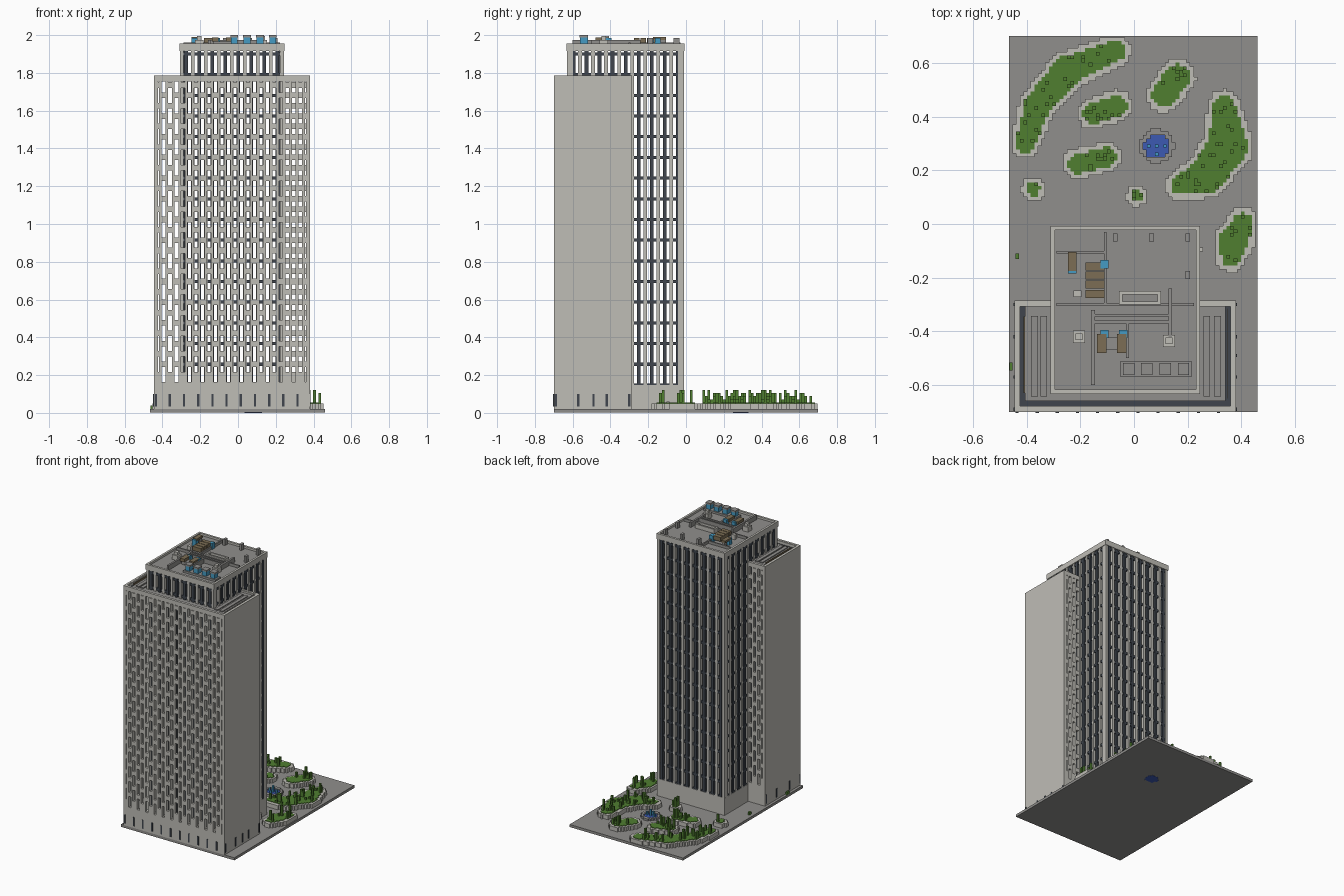
import bpy, bmesh, random
from mathutils import Vector, Matrix

random.seed(4)
old = bpy.data.objects.get("Cube")
if old:
    bpy.data.objects.remove(old)


def material(name, r, g, b):
    m = bpy.data.materials.new(name)
    m.use_nodes = True
    m.diffuse_color = (r, g, b, 1)
    m.node_tree.nodes["Principled BSDF"].inputs["Base Color"].default_value = (r, g, b, 1)
    return m


CONCRETE = material("pale concrete", .52, .51, .47)
PAVING = material("grey paving", .28, .275, .265)
DARK = material("dark frames", .05, .06, .075)
GREEN = material("leaf green", .08, .21, .03)
WATER = material("pond blue", .045, .1, .45)
CYAN = material("tank cyan", .06, .33, .55)
BROWN = material("duct brown", .2, .155, .09)


def part(name, mat, boxes):
    """One object made of boxes given as x0, x1, y0, y1, z0, z1."""
    bm = bmesh.new()
    for x0, x1, y0, y1, z0, z1 in boxes:
        place = Matrix.Translation(((x0 + x1) / 2, (y0 + y1) / 2, (z0 + z1) / 2))
        size = Matrix.Diagonal((x1 - x0, y1 - y0, z1 - z0, 1))
        bmesh.ops.create_cube(bm, size=1, matrix=place @ size)
    mesh = bpy.data.meshes.new(name)
    bm.to_mesh(mesh)
    bm.free()
    mesh.materials.append(mat)
    obj = bpy.data.objects.new(name, mesh)
    bpy.context.collection.objects.link(obj)


def ring(x0, x1, y0, y1, z0, z1, t):
    return [(x0, x1, y0, y0 + t, z0, z1), (x0, x1, y1 - t, y1, z0, z1),
            (x0, x0 + t, y0 + t, y1 - t, z0, z1), (x1 - t, x1, y0 + t, y1 - t, z0, z1)]


def upright(x, y, w, d, z0, z1):
    return (x - w / 2, x + w / 2, y - d / 2, y + d / 2, z0, z1)


# Main dimensions
TX0, TX1, TY0, TY1 = -.308, .243, -.63, -.01
BAY = (TX1 - TX0) / 8
SLOT = BAY / 2
BX0, BX1, BY0, BY1 = TX0 - 4 * SLOT, TX1 + 4 * SLOT, -.7, -.285
GROUND, BASE, STOREY = .02, .148, .1095
BLOCK_TOP, TOWER_TOP = 1.785, 1.955
ROOF = TOWER_TOP - .015

part("ground_slab", PAVING, [(-.465, .46, -.7, .7, .001, GROUND)])
part("block_base", CONCRETE, [(BX0, BX1, BY0, BY1, GROUND, BASE)])
part("tower_base", CONCRETE, [(TX0, TX1, BY1, TY1, GROUND, BASE)])

# Block: plain end walls and walls pierced by staggered slots
WALL = .022
part("block_end_walls", CONCRETE, [(x, x + WALL, BY0, BY1, BASE, BLOCK_TOP)
                                   for x in (BX0, BX1 - WALL)])


def slot_wall(name, first, last, y, shift):
    boxes, pier, tall = [], .0145, .08
    for i in range(first, last + 1):
        x = BX0 + i * SLOT
        boxes.append((max(x - pier / 2, BX0), min(x + pier / 2, BX1), y, y + WALL, BASE, BLOCK_TOP))
        if i == last:
            break
        z = BASE
        offset = STOREY / 2 if (i + shift) % 2 else STOREY
        for k in range(15):
            mid = BASE + offset + k * STOREY
            low, high = mid - tall / 2, min(mid + tall / 2, BLOCK_TOP - .03)
            if low > high:
                break
            boxes.append((x, x + SLOT, y, y + WALL, z, low))
            z = high
        boxes.append((x, x + SLOT, y, y + WALL, z, BLOCK_TOP))
    part(name, CONCRETE, boxes)


slot_wall("front_slot_wall", 0, 24, BY0, 0)
slot_wall("right_wing_back_wall", 0, 4, BY1 - WALL, 0)
slot_wall("left_wing_back_wall", 20, 24, BY1 - WALL, 1)

# Block roof with dark gutter, deck and trim strips
DECK = BLOCK_TOP - .02
part("block_roof_gutter", DARK, [(BX0 + .01, BX1 - .01, BY0 + .01, BY1 - .01, DECK - .01, DECK)])
part("block_roof_deck", PAVING, [(BX0 + .04, BX1 - .04, BY0 + .04, BY1 - .02, DECK, DECK + .008)])
part("block_parapet", CONCRETE, ring(BX0, BX1, BY0, BY1, DECK, BLOCK_TOP + .002, .016))
part("roof_rail", CONCRETE, [(BX1 - .035, BX1 - .03, BY0 + .05, BY1 - .03, DECK, BLOCK_TOP)])
part("roof_timber_strip", BROWN, [(BX0 + .034, BX0 + .04, BY0 + .07, BY1 - .06, DECK, BLOCK_TOP)])
part("deck_panels", PAVING, [upright(x, (BY0 + BY1) / 2, .025, .3, DECK, BLOCK_TOP - .005)
                             for x in (BX0 + .075, BX0 + .11, BX1 - .11, BX1 - .07)])

# Tower: pale columns, deep dark mullions and dark storey slabs
columns, mullions = [], []
DEEP, FASCIA = .032, TOWER_TOP - .04
for i in range(9):
    for y in (TY0 + DEEP / 2, TY1 - DEEP / 2):
        x = min(max(TX0 + i * BAY, TX0 + .01), TX1 - .01)
        columns.append(upright(x, y, .019, DEEP, BASE, FASCIA))
        if i < 8:
            mullions.append(upright(TX0 + (i + .5) * BAY, y, .019, DEEP - .004, BASE, FASCIA))
step = (TY1 - TY0) / 9
for j in range(9):
    for x in (TX0 + DEEP / 2, TX1 - DEEP / 2):
        if j:
            columns.append(upright(x, TY0 + j * step, DEEP, .019, BASE, FASCIA))
        mullions.append(upright(x, TY0 + (j + .5) * step, DEEP - .004, .019, BASE, FASCIA))
part("tower_columns", CONCRETE, columns)
part("tower_mullions", DARK, mullions)
part("storey_slabs", DARK, [(TX0 + .004, TX1 - .004, TY0 + .004, TY1 - .004, z - .008, z + .008)
                            for z in [BASE + k * STOREY for k in range(17)]])
part("tower_roof", PAVING, [(TX0 + .01, TX1 - .01, TY0 + .01, TY1 - .01, FASCIA, ROOF)])
part("tower_fascia", CONCRETE, ring(TX0 - .003, TX1 + .003, TY0 - .003, TY1 + .003,
                                    FASCIA, TOWER_TOP, .016))

# Narrow dark openings around the base
part("base_slits", DARK,
     [upright(BX0 + .01 + i * BAY * 1.09, BY0, .012, .006, .035, .1) for i in range(11)]
     + [upright(BX1, y, .006, .012, .035, .1) for y in (-.69, -.57, -.49, -.42, -.3)]
     + [upright(BX0, y, .006, .012, .035, .1) for y in (-.69, -.57, -.42, -.3)])

# Roof equipment
MID, TOP = 1.975, 2.0
part("roof_low_walls", PAVING, [
    (TX0 + .02, TX1 - .02, -.305, -.295, ROOF, MID - .015),
    (-.112, -.102, -.3, -.03, ROOF, MID - .015),
    (TX0 + .02, -.11, -.11, -.1, ROOF, MID - .015)])
part("roof_pipes", PAVING, [
    (.128, .142, -.42, -.24, ROOF, MID), (-.16, -.146, -.6, -.32, ROOF, MID),
    (-.15, .13, -.345, -.335, ROOF, MID), (-.15, .13, -.37, -.36, ROOF, MID),
    (-.03, -.018, -.5, -.36, ROOF, MID)])
part("fan_plinth", PAVING, [(-.05, .215, -.57, -.51, ROOF, TOWER_TOP)])
fans = [(-.02 + .068 * i, -.54) for i in range(4)]
part("fan_bodies", CYAN, [upright(x, y, .036, .04, TOWER_TOP, TOP - .012) for x, y in fans])
part("fan_caps", PAVING, [upright(x, y, .042, .045, TOP - .012, TOP) for x, y in fans])
part("water_tanks", CYAN, [upright(x, y, .03, .03, ROOF, MID + .01)
                           for x, y in ((-.23, -.17), (-.11, -.15), (-.11, -.41), (-.04, -.41))])
part("roof_ducts", BROWN,
     [upright(-.23, -.14, .032, .07, MID, MID + .015), upright(-.12, -.445, .035, .07, MID - .01, MID + .012),
      upright(-.045, -.445, .035, .07, MID - .01, MID + .012)]
     + [upright(-.145, -.158 - .034 * i, .07, .03, MID - .02, MID + .01) for i in range(4)])
part("duct_supports", PAVING, [upright(-.23, -.12, .02, .03, ROOF, MID),
                               upright(-.08, -.445, .1, .05, ROOF, MID - .01)])
part("roof_vents", CONCRETE,
     [upright(x, y, .045, .045, ROOF, MID) for x, y in ((-.205, -.42), (.13, -.435))]
     + [upright(x, y, .025, .025, MID, TOP - .005) for x, y in ((-.205, -.42), (.13, -.435))]
     + ring(-.055, .1, -.3, -.25, ROOF, MID - .005, .012)
     + [upright(-.21, -.26, .03, .025, ROOF, MID)])
part("small_roof_boxes", PAVING, [upright(x, y, .018, .03, ROOF, MID + .01)
                                  for x, y in ((-.07, -.05), (.065, -.05), (.2, -.05), (.2, -.19))])

# Garden: stepped planting beds grown around short paths of (x, y, radius)
CELL, CURB = .0135, .05
beds = [
    [(-.405, .3, .035), (-.36, .44, .05), (-.25, .57, .055), (-.07, .645, .04)],
    [(.335, .44, .04), (.35, .29, .075), (.27, .18, .065), (.17, .145, .035)],
    [(-.155, .41, .037), (-.065, .44, .04)],
    [(-.21, .225, .037), (-.1, .25, .035)],
    [(.11, .48, .045), (.16, .545, .05)],
    [(-.375, .13, .025)],
    [(.01, .105, .02)],
    [(.405, .01, .033), (.375, -.06, .055), (.36, -.125, .035)],
]


def samples(path):
    pts = [Vector(p) for p in path]
    return [a.lerp(b, t / 12) for a, b in zip(pts, pts[1:]) for t in range(13)] or pts


def cells(path, low, high):
    """Cells whose distance outside the path lies between low and high."""
    pts, found = samples(path), []
    for i in range(-35, 34):
        for j in range(-20, 52):
            x, y = i * CELL, j * CELL
            d = min(((p.x - x) ** 2 + (p.y - y) ** 2) ** .5 - p.z for p in pts)
            if low <= d < high and abs(x) < .455:
                found.append((i, j))
    return found


def stepped(found, z0, z1):
    """Merge neighbouring cells of a column into long boxes."""
    boxes, filled = [], set(found)
    for i, j in found:
        if (i, j - 1) in filled:
            continue
        end = j
        while (i, end + 1) in filled:
            end += 1
        boxes.append(((i - .5) * CELL, (i + .5) * CELL, (j - .5) * CELL, (end + .5) * CELL, z0, z1))
    return boxes


curbs, lawns, bushes = [], [], []
for bed in beds:
    inside = cells(bed, -1, 0)
    curbs += stepped(cells(bed, 0, .02), GROUND, CURB)
    lawns += stepped(inside, GROUND, CURB + .004)
    bushes += [upright(i * CELL, j * CELL, CELL, CELL, CURB, random.choice((.07, .09, .105, .12)))
               for i, j in inside if random.random() < .1]
part("bed_curbs", CONCRETE, curbs)
part("bed_planting", GREEN, lawns)
part("bushes", GREEN, bushes)
part("side_shrubs", GREEN, [upright(-.435, -.12, .014, .02, GROUND, .04),
                            upright(-.458, -.53, .012, .03, GROUND, .04)])
part("marker_post", CONCRETE, [upright(.25, -.095, .015, .015, GROUND, .06)])

# Pond with stepped rim and fountain jets
pond = [(.085, .29, .046)]
part("pond_water", WATER, stepped(cells(pond, -1, 0), 0, GROUND + .008))
part("pond_rim", PAVING, stepped(cells(pond, 0, .018), GROUND, .035))
part("fountain_jets", CYAN, [upright(.085 + dx, .29 + dy, .012, .012, GROUND, z)
                             for dx, dy, z in ((0, 0, .075), (.03, 0, .05), (-.03, 0, .05), (0, -.03, .05))])
